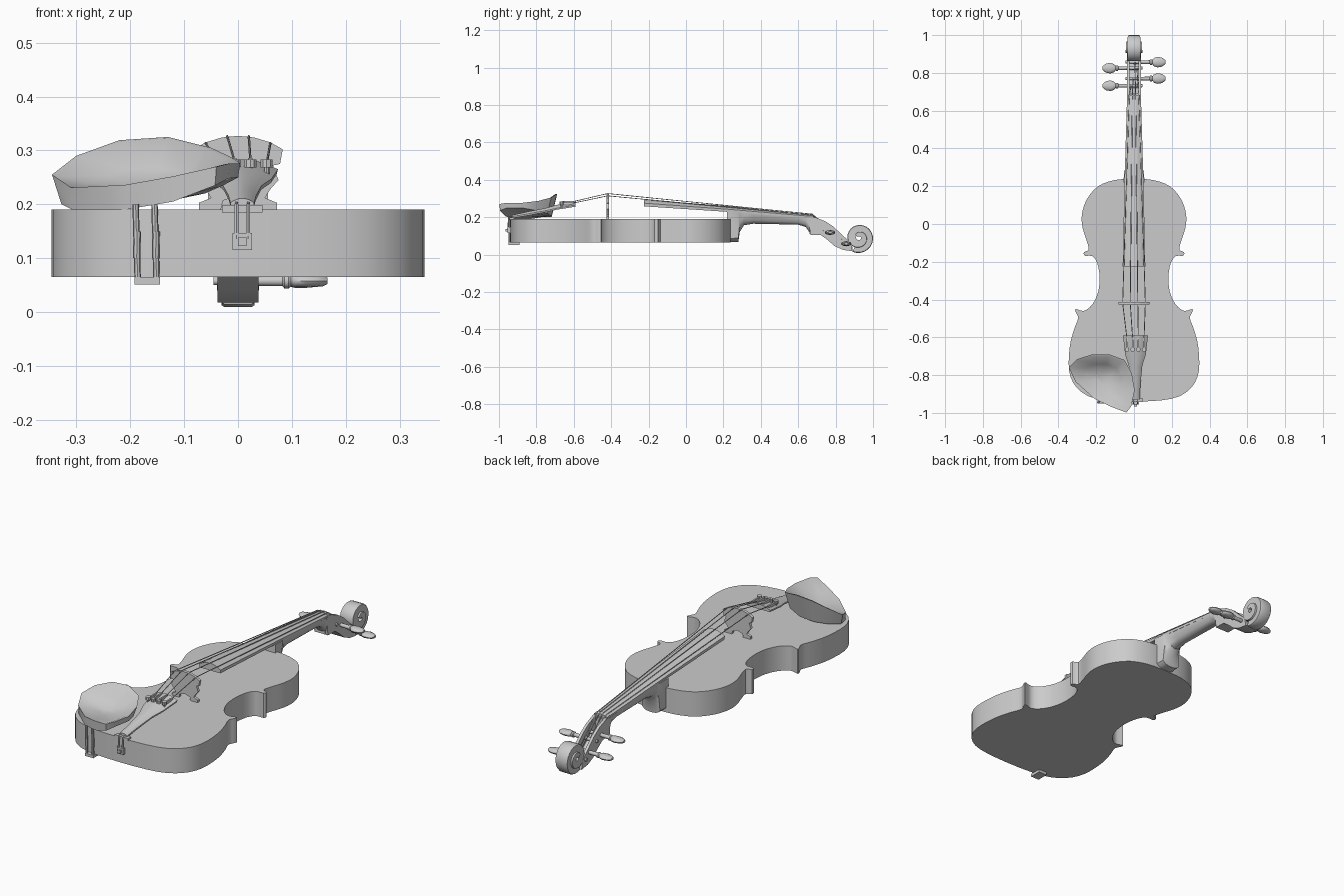
import bpy, bmesh, math
from mathutils import Vector


def make(name, verts, faces):
    me = bpy.data.meshes.new(name)
    me.from_pydata([tuple(v) for v in verts], [], faces)
    bm = bmesh.new()
    bm.from_mesh(me)
    bmesh.ops.recalc_face_normals(bm, faces=bm.faces)
    bm.to_mesh(me)
    bm.free()
    ob = bpy.data.objects.new(name, me)
    bpy.context.collection.objects.link(ob)
    return ob


def loft(name, rings):
    """Skin equal-sized closed rings and cap both ends."""
    n, verts, faces = len(rings[0]), [], []
    for r in rings:
        verts += r
    for k in range(len(rings) - 1):
        for i in range(n):
            j = (i + 1) % n
            faces.append((k * n + i, k * n + j, k * n + n + j, k * n + n + i))
    faces.append(tuple(range(n)))
    faces.append(tuple(range(len(verts) - n, len(verts))))
    return make(name, verts, faces)


def prism(name, pts, a, b, axis):
    """Extrude a 2D polygon along an axis from a to b."""
    def put(p, d):
        return {'x': (d, p[0], p[1]), 'y': (p[0], d, p[1]), 'z': (p[0], p[1], d)}[axis]
    return loft(name, [[put(p, d) for p in pts] for d in (a, b)])


def box(name, x0, x1, y0, y1, z0, z1):
    return prism(name, [(x0, y0), (x1, y0), (x1, y1), (x0, y1)], z0, z1, 'z')


def tube(name, pts, r, n=6):
    pts = [Vector(p) for p in pts]
    rings = []
    for i, p in enumerate(pts):
        d = (pts[min(i + 1, len(pts) - 1)] - pts[max(i - 1, 0)]).normalized()
        u = d.cross(Vector((0, 0, 1)) if abs(d.z) < 0.9 else Vector((1, 0, 0))).normalized()
        v = d.cross(u)
        rings.append([p + r * (math.cos(a) * u + math.sin(a) * v)
                      for a in (2 * math.pi * k / n for k in range(n))])
    return loft(name, rings)


def board(name, secs, cx=0.0):
    """Arched strip: sections of (y, half width, edge z, crown, bottom z, belly)."""
    ts = [i / 4 - 1 for i in range(9)]
    rings = []
    for y, w, ze, crown, zb, belly in secs:
        top = [(cx + w * t, y, ze + crown * (1 - t * t)) for t in ts]
        low = [(cx + w * t * 0.97, y, zb + belly * (1 - math.sqrt(max(0, 1 - t * t)))) for t in reversed(ts)]
        rings.append(top + low)
    return loft(name, rings)


def spline(p, steps):
    out, n = [], len(p)
    for i in range(n):
        a, b, c, d = (Vector(p[(i + k - 1) % n]) for k in range(4))
        for s in range(steps):
            t = s / steps
            out.append(0.5 * (2 * b + (c - a) * t + (2 * a - 5 * b + 4 * c - d) * t * t
                              + (3 * b - a - 3 * c + d) * t ** 3))
    return out


# Body
half = [(0.1, 0.233), (0.19, 0.2), (0.25, 0.13), (0.276, 0.05), (0.272, -0.02), (0.25, -0.09),
        (0.24, -0.135), (0.265, -0.15), (0.26, -0.168), (0.222, -0.17), (0.195, -0.205), (0.182, -0.28),
        (0.19, -0.36), (0.22, -0.425), (0.265, -0.46), (0.309, -0.45), (0.307, -0.47), (0.296, -0.5),
        (0.318, -0.56), (0.34, -0.65), (0.343, -0.78), (0.3, -0.87), (0.2, -0.925)]
outline = [(0, 0.238)] + half + [(0, -0.94)] + [(-x, y) for x, y in reversed(half)]
prism("body", spline(outline, 3), 0.065, 0.19, 'z')

# Neck with heel, and fingerboard
board("neck", [(0.22, 0.056, 0.232, 0, 0.066, 0.02), (0.28, 0.052, 0.228, 0, 0.068, 0.02),
               (0.287, 0.048, 0.228, 0, 0.12, 0.05), (0.31, 0.046, 0.226, 0, 0.157, 0.05),
               (0.36, 0.044, 0.223, 0, 0.165, 0.05), (0.6, 0.038, 0.2, 0, 0.16, 0.035),
               (0.64, 0.038, 0.198, 0, 0.148, 0.035), (0.67, 0.038, 0.196, 0, 0.105, 0.03)])
board("fingerboard", [(-0.225, 0.06, 0.275, 0.02, 0.258, 0), (0.23, 0.05, 0.242, 0.017, 0.228, 0),
                      (0.665, 0.037, 0.205, 0.009, 0.194, 0)])
board("nut", [(0.665, 0.037, 0.207, 0.01, 0.19, 0), (0.683, 0.037, 0.205, 0.008, 0.18, 0)])

# Hollow pegbox: two walls and a floor
low = [(0.89, 0.018), (0.84, 0.025), (0.795, 0.045), (0.755, 0.08), (0.72, 0.105), (0.665, 0.105)]
wall = [(0.655, 0.195), (0.69, 0.2), (0.745, 0.178), (0.79, 0.148), (0.84, 0.1), (0.88, 0.065)] + low
floor = [(y, z + 0.025) for y, z in reversed(low)] + low
for s, side in ((-1, "left"), (1, "right")):
    prism("pegbox_wall_" + side, wall, s * 0.024, s * 0.038, 'x')
prism("pegbox_floor", floor, -0.025, 0.025, 'x')
box("pegbox_end", -0.025, 0.025, 0.66, 0.69, 0.11, 0.195)

# Scroll: a spiral that shrinks and widens as it winds in
rings = []
for i in range(41):
    f = i / 40
    a = math.radians(-115 + 620 * f)
    r = 0.083 - 0.022 * min(f / 0.5, 1) - 0.036 * max(0, f - 0.5) / 0.5
    w = 0.03 + 0.014 * f
    ring = []
    for rad, x in ((0.25 * r, -w), (r * 0.96, -w), (r, -w * 0.8), (r, w * 0.8), (r * 0.96, w), (0.25 * r, w)):
        ring.append((x, 0.925 + rad * math.cos(a), 0.09 + rad * math.sin(a)))
    rings.append(ring)
loft("scroll", rings)

# Tuning pegs
peg_profile = [(-0.045, 0.008, 0.008), (0.083, 0.010, 0.010), (0.086, 0.015, 0.014), (0.094, 0.015, 0.014),
               (0.098, 0.012, 0.011), (0.106, 0.022, 0.013), (0.125, 0.028, 0.013), (0.148, 0.024, 0.011),
               (0.158, 0.017, 0.010), (0.166, 0.010, 0.006)]
pegs = [(-1, 0.732, 0.135), (1, 0.77, 0.118), (-1, 0.825, 0.083), (1, 0.857, 0.058)]
for k, (s, py, pz) in enumerate(pegs):
    loft("tuning_peg_%d" % (k + 1),
         [[(s * x, py + ry * math.cos(q), pz + rz * math.sin(q))
           for q in (2 * math.pi * m / 12 for m in range(12))] for x, ry, rz in peg_profile])

# Bridge
bh = [(0.03, 0.324), (0.06, 0.315), (0.083, 0.302), (0.078, 0.275), (0.065, 0.272), (0.075, 0.245),
      (0.06, 0.228), (0.05, 0.212), (0.072, 0.203), (0.072, 0.189), (0.032, 0.189), (0.028, 0.207)]
prism("bridge", [(0, 0.327)] + bh + [(0, 0.216)] + [(-x, z) for x, z in reversed(bh)], -0.426, -0.412, 'y')

# Tailpiece, saddle, cords and end button
board("tailpiece", [(-0.93, 0.022, 0.203, 0.008, 0.195, 0), (-0.85, 0.026, 0.217, 0.012, 0.208, 0),
                    (-0.75, 0.036, 0.235, 0.014, 0.227, 0), (-0.69, 0.055, 0.248, 0.018, 0.24, 0),
                    (-0.59, 0.066, 0.265, 0.018, 0.256, 0)], 0.008)
box("saddle", -0.03, 0.045, -0.943, -0.92, 0.185, 0.199)
for x in (-0.003, 0.019):
    tube("tail_cord", [(x, -0.92, 0.203), (x, -0.947, 0.2), (x, -0.952, 0.135)], 0.004)
box("end_button_base", -0.01, 0.026, -0.955, -0.93, 0.115, 0.147)
box("end_button", 0.0, 0.016, -0.966, -0.95, 0.123, 0.138)

# Strings with fine tuners
for k in range(4):
    t = (k - 1.5) / 1.5
    zt = 0.265 + 0.018 * (1 - t * t * 0.5)
    zb = 0.328 - 0.014 * t * t
    side, py, pz = pegs[k if t < 0 else 5 - k]
    tx = 0.008 + 0.045 * t
    tube("string_%d" % (k + 1), [(tx, -0.61, zt), (0.06 * t, -0.419, zb), (0.026 * t, 0.675, 0.217 - 0.005 * t * t),
                                 (0.015 * t, py, pz + 0.01)], 0.0022)
    tube("fine_tuner_%d" % (k + 1), [(tx, -0.665, 0.252), (tx, -0.665, 0.268)], 0.005, 8)
    tube("tuner_knob_%d" % (k + 1), [(tx, -0.665, 0.268), (tx, -0.665, 0.283)], 0.012, 10)
    box("tuner_lever_%d" % (k + 1), tx - 0.004, tx + 0.004, -0.66, -0.6, zt - 0.01, zt + 0.004)

# Chin rest: dished cup from one rim of (x, y, top z, bottom z)
rim = [(-0.345, -0.76, 0.255, 0.2), (-0.3, -0.715, 0.29, 0.2), (-0.22, -0.69, 0.319, 0.2),
       (-0.13, -0.69, 0.325, 0.205), (-0.05, -0.72, 0.305, 0.22), (-0.012, -0.79, 0.287, 0.235),
       (0.004, -0.88, 0.276, 0.25), (-0.015, -0.965, 0.276, 0.248), (-0.04, -0.998, 0.27, 0.235),
       (-0.12, -0.968, 0.252, 0.205), (-0.21, -0.925, 0.236, 0.19), (-0.31, -0.835, 0.231, 0.19)]
cx, cy = -0.17, -0.82


def cup_ring(scale, zfun):
    return [(cx + (p[0] - cx) * scale, cy + (p[1] - cy) * scale, zfun(p)) for p in rim]


rings = [cup_ring(0.5, lambda p: 0.2 + (p[3] - 0.19) * 0.4)]
bottom = []
for p in rim:
    s = 0.78 if p[1] > -0.8 else 0.98
    bottom.append((cx + (p[0] - cx) * max(s, 0.9), cy + (p[1] - cy) * s, p[3]))
rings += [bottom, cup_ring(1, lambda p: p[2]), cup_ring(0.93, lambda p: p[2] - 0.002),
          cup_ring(0.6, lambda p: 0.228 + (p[2] - 0.228) * 0.4), cup_ring(0.2, lambda p: 0.228)]
loft("chin_rest", rings)

# Chin rest clamp
for x in (-0.19, -0.155):
    tube("clamp_rod", [(x, -0.943, 0.2), (x + 0.004, -0.943, 0.055)], 0.006, 8)
    tube("clamp_barrel", [(x + 0.002, -0.943, 0.1), (x + 0.003, -0.943, 0.15)], 0.007, 8)
box("clamp_foot", -0.192, -0.145, -0.95, -0.89, 0.051, 0.065)

# Shading: smooth surfaces, sharp edges kept
for ob in bpy.context.collection.objects:
    ob.select_set(True)
    bpy.context.view_layer.objects.active = ob
bpy.ops.object.shade_smooth_by_angle(angle=math.radians(35))
